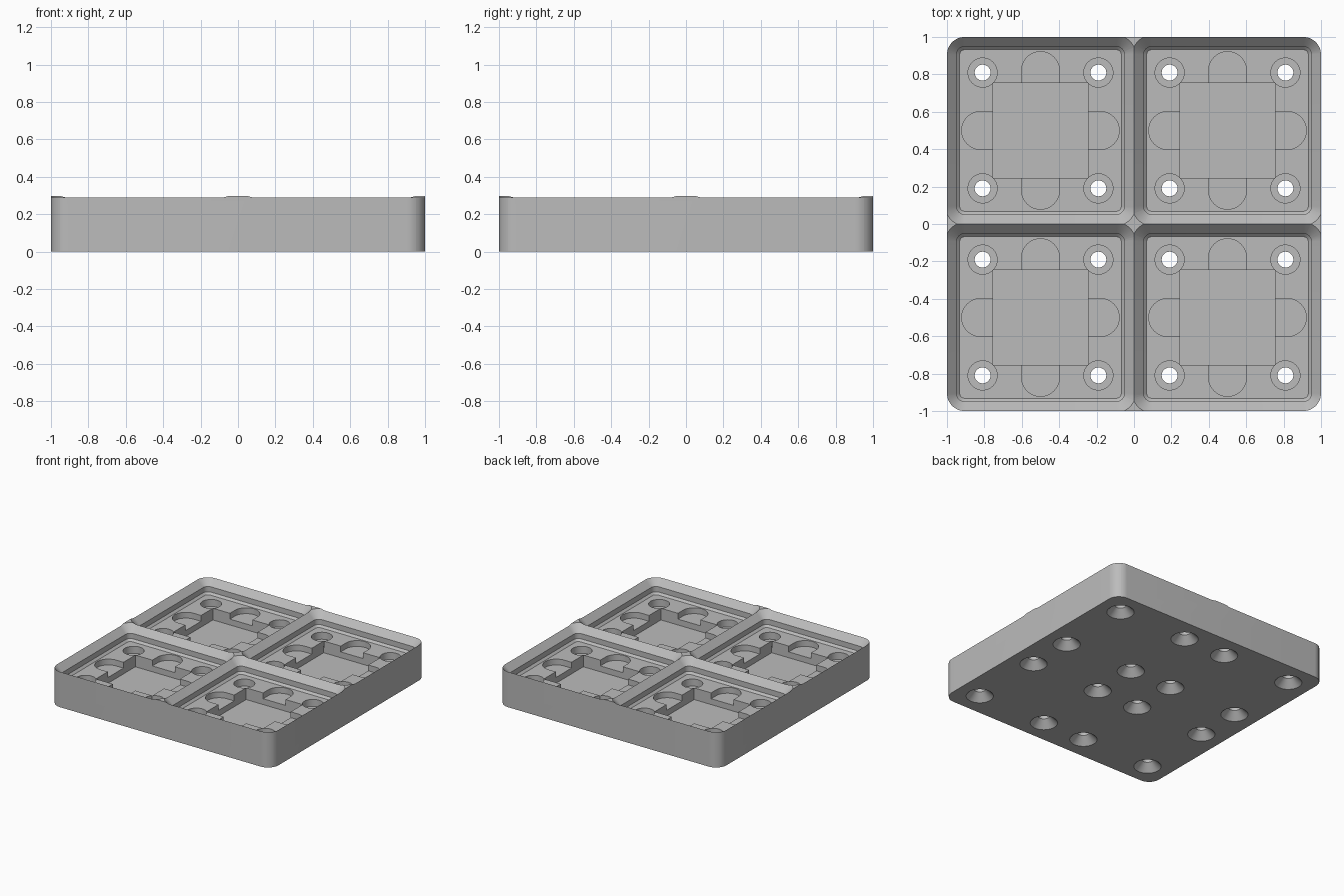
import bpy, bmesh, math

if "Cube" in bpy.data.objects:
    bpy.data.objects.remove(bpy.data.objects["Cube"], do_unlink=True)

MM = 1 / 42            # one grid cell is 42 mm and one unit wide
FLOOR = 7.45 * MM      # socket floor
RIM = FLOOR + 4.65 * MM
TOP = FLOOR + 5 * MM
CELLS = [(x, y) for x in (-0.5, 0.5) for y in (-0.5, 0.5)]

grey = bpy.data.materials.new("plain grey")
grey.use_nodes = True
colour = (0.5, 0.5, 0.5, 1)
grey.diffuse_color = colour
for node in grey.node_tree.nodes:
    if node.type == 'BSDF_PRINCIPLED':
        node.inputs["Base Color"].default_value = colour


def arc(cx, cy, r, start, sweep, steps):
    """Points along an arc, angles in degrees."""
    angles = [math.radians(start + sweep * i / steps) for i in range(steps + 1)]
    return [(cx + r * math.cos(a), cy + r * math.sin(a)) for a in angles]


def rounded_square(half, r):
    c = half - r
    corners = ((c, c), (-c, c), (-c, -c), (c, -c))
    return [p for k, (x, y) in enumerate(corners) for p in arc(x, y, r, 90 * k, 90, 12)]


def circle(r):
    return arc(0, 0, r, 0, 360, 48)[:-1]


def loft(bm, rings, cx=0, cy=0):
    """Closed solid through (height, outline) rings."""
    loops = [[bm.verts.new((cx + x, cy + y, z)) for x, y in pts] for z, pts in rings]
    n = len(loops[0])
    for low, high in zip(loops, loops[1:]):
        for i in range(n):
            j = (i + 1) % n
            bm.faces.new((low[i], low[j], high[j], high[i]))
    bm.faces.new(loops[0][::-1])
    bm.faces.new(loops[-1])


def make_object(name, bm):
    bmesh.ops.recalc_face_normals(bm, faces=bm.faces)
    mesh = bpy.data.meshes.new(name)
    bm.to_mesh(mesh)
    bm.free()
    mesh.materials.append(grey)
    ob = bpy.data.objects.new(name, mesh)
    bpy.context.collection.objects.link(ob)
    return ob


def cut(target, bm):
    """Subtract a temporary solid from the target."""
    cutter = make_object("cutter", bm)
    cutter.hide_render = True
    mod = target.modifiers.new("cut", 'BOOLEAN')
    mod.operation = 'DIFFERENCE'
    mod.solver = 'EXACT'
    mod.object = cutter
    bpy.context.view_layer.objects.active = target
    bpy.ops.object.modifier_apply(modifier=mod.name)
    bpy.data.objects.remove(cutter, do_unlink=True)


# Solid plate with rounded corners
body = bmesh.new()
outline = rounded_square(1, 4 * MM)
loft(body, [(0, outline), (TOP, outline)])
plate = make_object("grid_baseplate", body)

# Stepped sockets: chamfer, straight wall, chamfer running past the cell edge
steps = [(0, 2.85), (0.7, 2.15), (2.5, 2.15), (5.4, -0.75)]
for cx, cy in CELLS:
    bm = bmesh.new()
    loft(bm, [(FLOOR + h * MM, rounded_square(0.5 - d * MM, (4 - d) * MM))
              for h, d in steps], cx, cy)
    cut(plate, bm)

# Square weight pockets
bm = bmesh.new()
p = 10.7 * MM
square = [(p, p), (-p, p), (-p, -p), (p, -p)]
for cx, cy in CELLS:
    loft(bm, [(FLOOR - 4 * MM, square), (FLOOR + 0.02, square)], cx, cy)
cut(plate, bm)

# Shallow round-ended slots on the four sides of each pocket
bm = bmesh.new()
w = 4.25 * MM
slot = [(0.15, -w)] + arc(0.32, 0, w, -90, 180, 24) + [(0.15, w)]
for cx, cy in CELLS:
    for k in range(4):
        c, s = round(math.cos(k * math.pi / 2)), round(math.sin(k * math.pi / 2))
        turned = [(c * x - s * y, s * x + c * y) for x, y in slot]
        loft(bm, [(FLOOR - 2 * MM, turned), (FLOOR + 0.03, turned)], cx, cy)
cut(plate, bm)

# Magnet holes with countersunk screw holes beneath
bm = bmesh.new()
bore, seat = 1.78 * MM, 3.27 * MM
step = FLOOR - 2.4 * MM
hole = [(-0.01, 4.25 * MM + 0.01), (2.47 * MM, bore), (step, bore),
        (step, seat), (FLOOR + 0.04, seat)]
for cx, cy in CELLS:
    for sx in (-1, 1):
        for sy in (-1, 1):
            loft(bm, [(z, circle(r)) for z, r in hole],
                 cx + sx * 13 * MM, cy + sy * 13 * MM)
cut(plate, bm)

# Smooth arcs, sharp edges
bpy.ops.object.select_all(action='DESELECT')
plate.select_set(True)
bpy.context.view_layer.objects.active = plate
bpy.ops.object.shade_smooth_by_angle(angle=math.radians(30))
